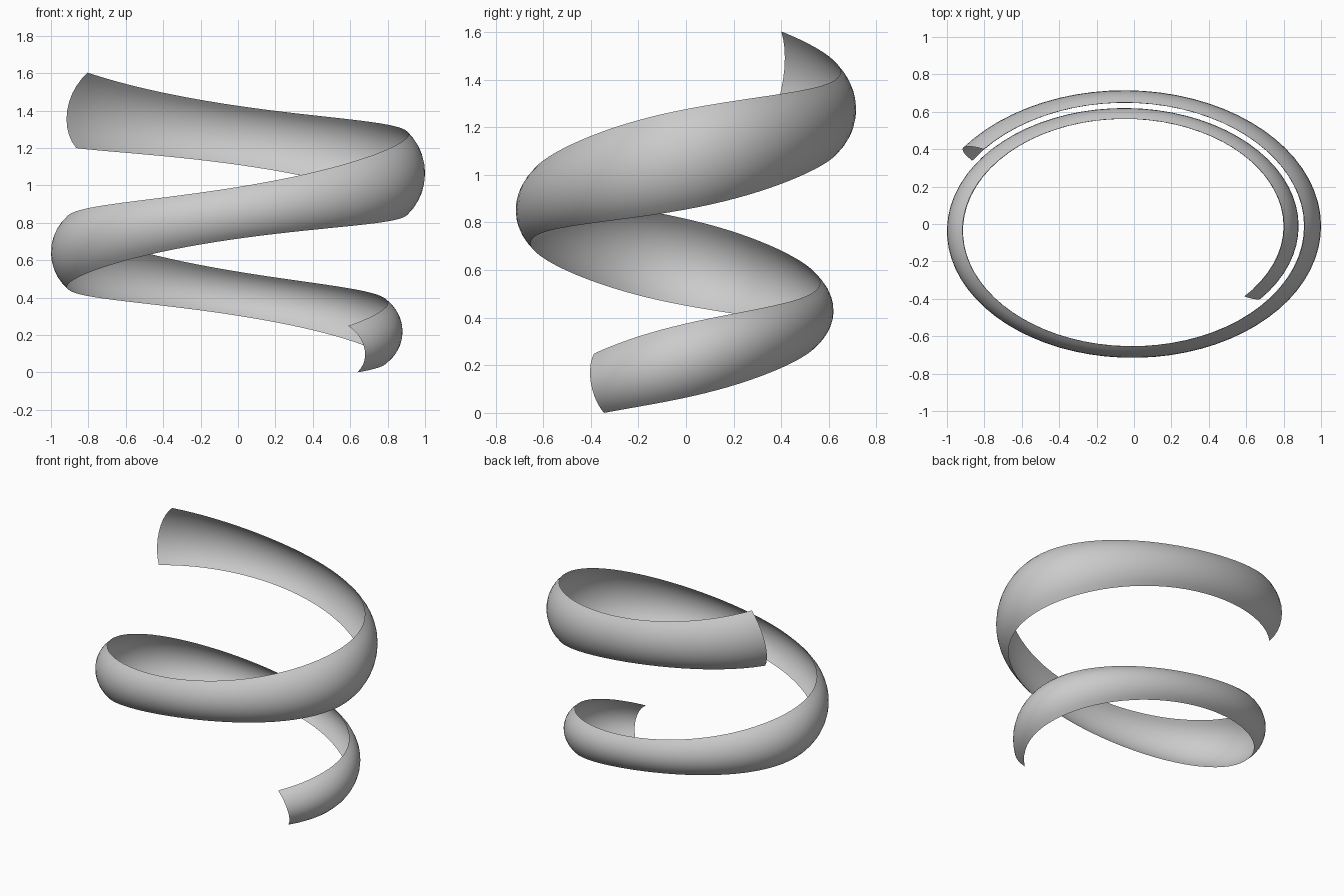
import bpy, bmesh, math

old = bpy.data.objects.get("Cube")
if old:
    bpy.data.objects.remove(old, do_unlink=True)

# Plain grey material
grey = bpy.data.materials.new("light grey")
grey.use_nodes = True
colour = (0.6, 0.6, 0.6, 1.0)
grey.diffuse_color = colour
grey.node_tree.nodes["Principled BSDF"].inputs["Base Color"].default_value = colour

START, END = math.radians(-38), math.radians(505)
STEPS, ACROSS = 110, 10
RISE = 0.1347          # climb per radian
BULGE = 0.09           # how far the ribbon's edges curl inward


def ribbon_point(t, u):
    """Point at angle t along the spiral, u from -1 (lower edge) to 1 (upper edge)."""
    turn = t / math.pi
    a, b = 0.91 + 0.06 * turn, 0.62 + 0.0475 * turn
    height = (0.29 + 0.055 * turn) * (0.86 + 0.14 * math.cos(2 * t))
    # circular arc section, pulled toward the axis at both edges
    half = math.radians(50)
    pull = 1 - BULGE * (1 - math.cos(u * half)) / (1 - math.cos(half))
    rise = height / 2 * math.sin(u * half) / math.sin(half)
    # section leans back so that it stands square to the climbing path
    tx, ty = -a * math.sin(t), b * math.cos(t)
    lean = -1.4 * rise * RISE / (tx * tx + ty * ty)
    return (-0.03 + a * pull * math.cos(t) + lean * tx,
            -0.024 + b * pull * math.sin(t) + lean * ty,
            0.21 + RISE * t + rise)


# Spiral ribbon: an open arc section swept up a widening oval helix
bm = bmesh.new()
rows = []
for i in range(STEPS + 1):
    t = START + (END - START) * i / STEPS
    rows.append([bm.verts.new(ribbon_point(t, 2 * j / ACROSS - 1))
                 for j in range(ACROSS + 1)])
for r, s in zip(rows, rows[1:]):
    for j in range(ACROSS):
        bm.faces.new((r[j], s[j], s[j + 1], r[j + 1]))

# Stand the ribbon on the ground
low = min(v.co.z for v in bm.verts)
bmesh.ops.translate(bm, verts=bm.verts, vec=(0, 0, -low))

mesh = bpy.data.meshes.new("spiral_ribbon")
bm.to_mesh(mesh)
bm.free()
mesh.materials.append(grey)
mesh.shade_smooth()
ribbon = bpy.data.objects.new("spiral_ribbon", mesh)
bpy.context.scene.collection.objects.link(ribbon)
